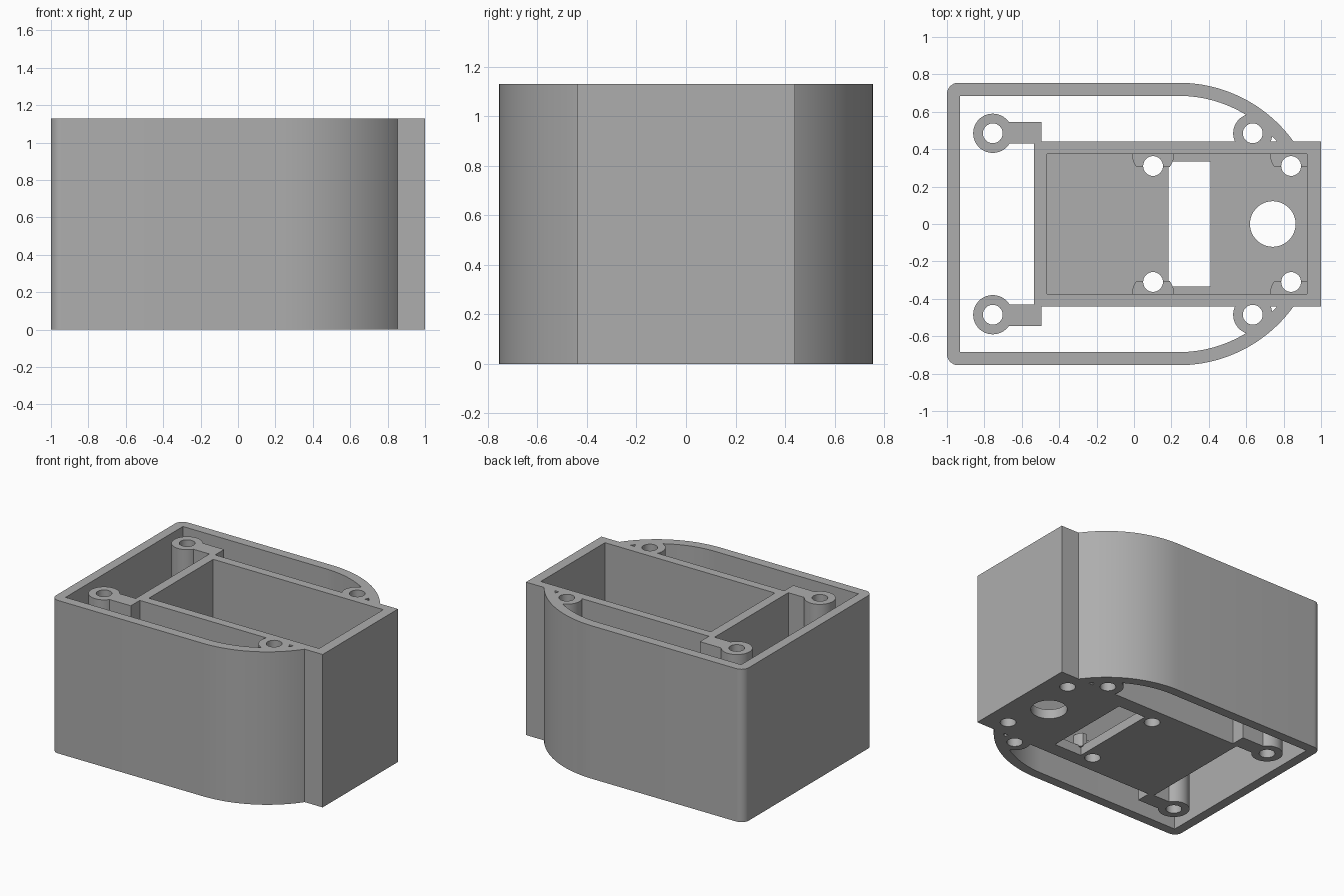
import bpy, bmesh
from math import sin, cos, pi, radians, asin

if "Cube" in bpy.data.objects:
    bpy.data.objects.remove(bpy.data.objects["Cube"])

HEIGHT = 1.13
FLOOR = 0.07
PAD_TOP = 0.16

grey = bpy.data.materials.new("plain grey")
grey.use_nodes = True
colour = (0.42, 0.42, 0.42, 1)
grey.diffuse_color = colour
grey.node_tree.nodes["Principled BSDF"].inputs["Base Color"].default_value = colour


def arc(cx, cy, r, a0, a1, n):
    return [(cx + r * cos(a0 + (a1 - a0) * i / n), cy + r * sin(a0 + (a1 - a0) * i / n))
            for i in range(n + 1)]


def circle(cx, cy, r, n=40):
    return arc(cx, cy, r, 0, 2 * pi, n)[:-1]


def rect(x0, x1, y0, y1):
    return [(x0, y0), (x1, y0), (x1, y1), (x0, y1)]


def flip(points):
    return [(x, -y) for x, y in reversed(points)]


def prism(name, points, z0=0.0, z1=HEIGHT):
    bm = bmesh.new()
    face = bm.faces.new([bm.verts.new((x, y, z0)) for x, y in points])
    top = bmesh.ops.extrude_face_region(bm, geom=[face])["geom"]
    bmesh.ops.translate(bm, vec=(0, 0, z1 - z0),
                        verts=[v for v in top if isinstance(v, bmesh.types.BMVert)])
    bmesh.ops.recalc_face_normals(bm, faces=bm.faces[:])
    mesh = bpy.data.meshes.new(name)
    bm.to_mesh(mesh)
    bm.free()
    mesh.materials.append(grey)
    ob = bpy.data.objects.new(name, mesh)
    bpy.context.collection.objects.link(ob)
    return ob


def combine(base, tool, operation):
    tool.hide_render = True
    mod = base.modifiers.new(operation.title(), "BOOLEAN")
    mod.operation = operation
    mod.solver = "EXACT"
    mod.object = tool
    bpy.context.view_layer.objects.active = base
    bpy.ops.object.modifier_apply(modifier=mod.name)
    bpy.data.objects.remove(tool)


def mirrored(base, name, points, operation, z0=0.0, z1=HEIGHT):
    for side, pts in (("left", points), ("right", flip(points))):
        combine(base, prism(name + "_" + side, pts, z0, z1), operation)


# Outer wall: a C-shaped band that ends inside the walls of the inner box
BOW_X, OUT, INN, END = 0.24, 0.755, 0.685, 0.42
outer_half = (arc(BOW_X, 0, OUT, asin(END / OUT), pi / 2, 28)
              + arc(-0.94, OUT - 0.06, 0.06, pi / 2, pi, 8))
inner_half = arc(BOW_X, 0, INN, asin(END / INN), pi / 2, 28) + [(-0.93, INN)]
case = prism("case", outer_half + flip(outer_half)
             + list(reversed(inner_half + flip(inner_half))))

# Inner box with screw bosses and their connecting arms
combine(case, prism("inner_box", rect(-0.535, 1, -0.44, 0.44)), "UNION")
mirrored(case, "boss_arm", rect(-0.69, -0.495, 0.43, 0.545), "UNION")
for x in (-0.755, 0.635):
    mirrored(case, "screw_boss", circle(x, 0.485, 0.105), "UNION")
combine(case, prism("cavity", rect(-0.465, 0.925, -0.375, 0.375), FLOOR, HEIGHT + 0.1),
        "DIFFERENCE")

# Floor openings
combine(case, prism("slot", rect(0.185, 0.41, -0.333, 0.333), -0.1, 0.3), "DIFFERENCE")
combine(case, prism("cable_hole", circle(0.742, 0, 0.122, 48), -0.1, 0.3), "DIFFERENCE")

# Mounting pads against the side walls of the box
a = asin(0.07 / 0.113)
for x in (0.102, 0.84):
    pad = [(x + 0.113, 0.4)] + arc(x, 0.375, 0.113, 0, -a, 6) \
        + arc(x, 0.375, 0.113, a - pi, -pi, 6) + [(x - 0.113, 0.4)]
    mirrored(case, "mounting_pad", pad, "UNION", FLOOR - 0.01, PAD_TOP)
    mirrored(case, "pad_hole", circle(x, 0.31, 0.053, 32), "DIFFERENCE", -0.1, 0.3)

# Screw holes through the bosses
for x in (-0.755, 0.635):
    mirrored(case, "screw_hole", circle(x, 0.485, 0.053, 32), "DIFFERENCE", -0.1, HEIGHT + 0.1)

bpy.ops.object.select_all(action="DESELECT")
case.select_set(True)
bpy.context.view_layer.objects.active = case
bpy.ops.object.shade_smooth_by_angle(angle=radians(25))
